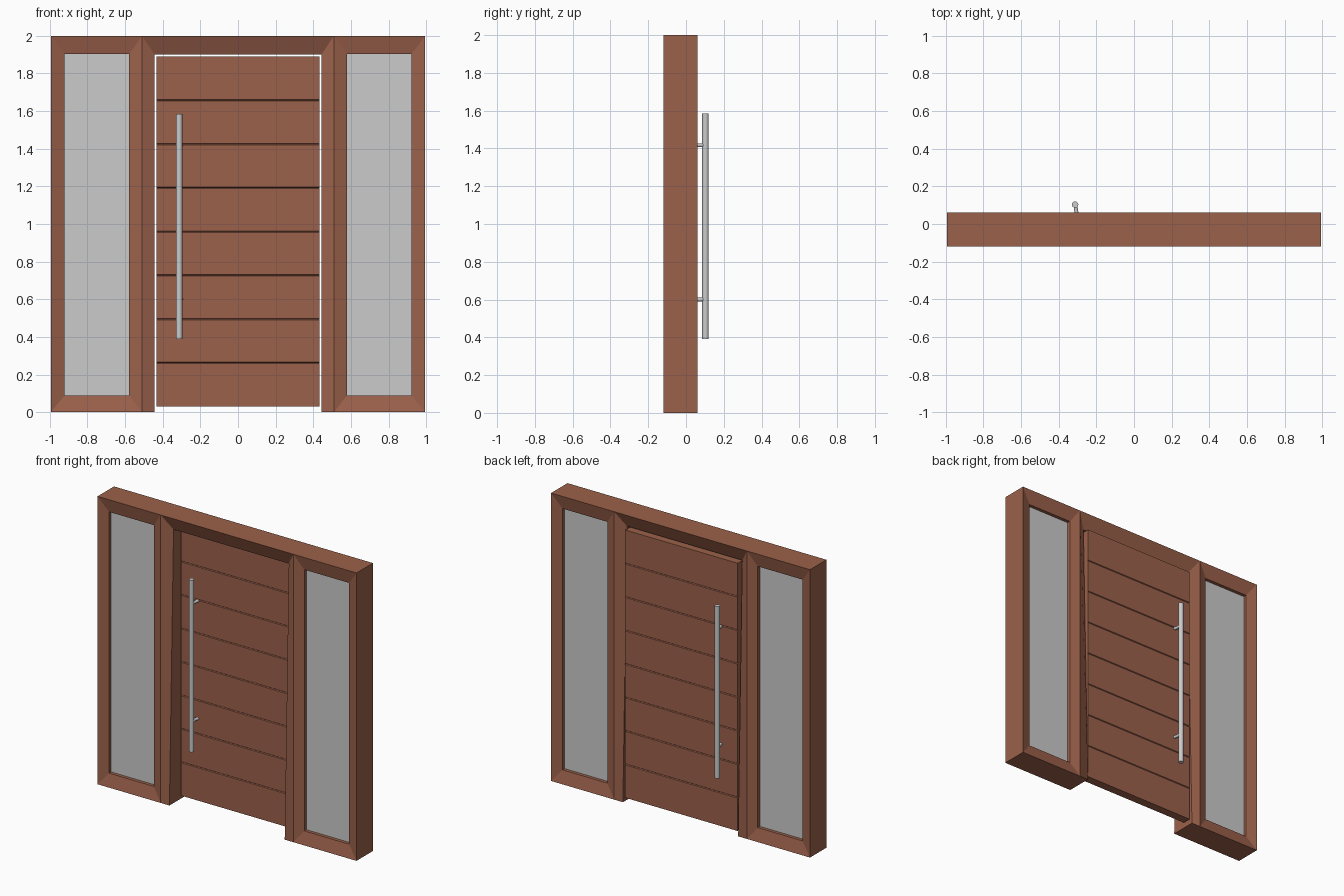
import bpy, bmesh
from mathutils import Vector

if "Cube" in bpy.data.objects:
    bpy.data.objects.remove(bpy.data.objects["Cube"])

wood = bpy.data.materials.new("wood")
wood.diffuse_color = (0.33, 0.12, 0.07, 1)
wood.use_nodes = True
wood.node_tree.nodes["Principled BSDF"].inputs["Base Color"].default_value = wood.diffuse_color


def make_object(name, bm, mat=None):
    bmesh.ops.recalc_face_normals(bm, faces=bm.faces)
    mesh = bpy.data.meshes.new(name)
    bm.to_mesh(mesh)
    bm.free()
    ob = bpy.data.objects.new(name, mesh)
    bpy.context.collection.objects.link(ob)
    if mat:
        mesh.materials.append(mat)
    return ob


def box(name, x0, x1, y0, y1, z0, z1, mat=None):
    bm = bmesh.new()
    bmesh.ops.create_cube(bm, size=1)
    for v in bm.verts:
        v.co = ((x0 + x1) / 2 + v.co.x * (x1 - x0),
                (y0 + y1) / 2 + v.co.y * (y1 - y0),
                (z0 + z1) / 2 + v.co.z * (z1 - z0))
    return make_object(name, bm, mat)


def rod(name, a, b, r, sides):
    a, b = Vector(a), Vector(b)
    bpy.ops.mesh.primitive_cylinder_add(vertices=sides, radius=r, depth=(b - a).length,
                                        location=(a + b) / 2)
    ob = bpy.context.object
    ob.name = name
    ob.rotation_mode = 'QUATERNION'
    ob.rotation_quaternion = (b - a).to_track_quat('Z', 'Y')
    bpy.ops.object.shade_smooth_by_angle()


# Frame: right half as (x, z, recess from the outer plane), mirrored
FRONT, BACK = -0.12, 0.06
pts = [(.995, 0, 0), (.995, 2, 0), (.51, 2, 0), (.51, 0, 0),                     # side light ridge
       (.922, .088, .022), (.922, 1.903, .022), (.578, 1.903, .022), (.578, .088, .022),
       (.443, 1.9, .045), (.443, 0, 0), (0, 2, 0), (0, 1.9, .045)]               # doorway
quads = [(0, 1, 5, 4), (1, 2, 6, 5), (2, 3, 7, 6), (3, 0, 4, 7),
         (3, 2, 8, 9), (2, 10, 11, 8)]
bm = bmesh.new()
f = [bm.verts.new((x, FRONT + r, z)) for x, z, r in pts]
b = [bm.verts.new((x, BACK - r, z)) for x, z, r in pts]
edges = {(q[i], q[(i + 1) % 4]) for q in quads for i in range(4)}
for q in quads:
    bm.faces.new([f[i] for i in q])
    bm.faces.new([b[i] for i in reversed(q)])
for i, j in edges:
    if (j, i) not in edges and pts[i][0] + pts[j][0] > 0:
        bm.faces.new((f[j], f[i], b[i], b[j]))
frame = make_object("door_frame", bm, wood)
frame.modifiers.new("mirror", 'MIRROR')

# Side glass
for side, s in (("left", -1), ("right", 1)):
    x0, x1 = sorted((s * .576, s * .924))
    box(side + "_glass", x0, x1, -.075, .015, .086, 1.905)

# Door leaf: side profile with V grooves, extruded across
Y0, Y1, Z0, Z1, W, PLANKS = -.01, .05, .03, 1.89, .432, 8
step = (Z1 - Z0) / PLANKS
front, back = [(Y0, Z0)], [(Y1, Z0)]
for k in range(1, PLANKS):
    z = Z0 + k * step
    for dz, d in ((-.004, 0), (0, .006), (.004, 0)):
        front.append((Y0 + d, z + dz))
        back.append((Y1 - d, z + dz))
front.append((Y0, Z1))
back.append((Y1, Z1))
bm = bmesh.new()
face = bm.faces.new([bm.verts.new((-W, y, z)) for y, z in front + back[::-1]])
ext = bmesh.ops.extrude_face_region(bm, geom=[face])
bmesh.ops.translate(bm, vec=(2 * W, 0, 0),
                    verts=[v for v in ext["geom"] if isinstance(v, bmesh.types.BMVert)])
make_object("door_leaf", bm, wood)

# Pull handles on both faces
MID = (Y0 + Y1) / 2
for side, s in (("front", -1), ("back", 1)):
    y = MID + s * .083
    rod(side + "_handle_bar", (-.313, y, .39), (-.313, y, 1.585), .017, 32)
    for z in (.6, 1.417):
        rod(side + "_handle_post", (-.303, MID + s * .029, z), (-.313, y, z), .01, 20)
